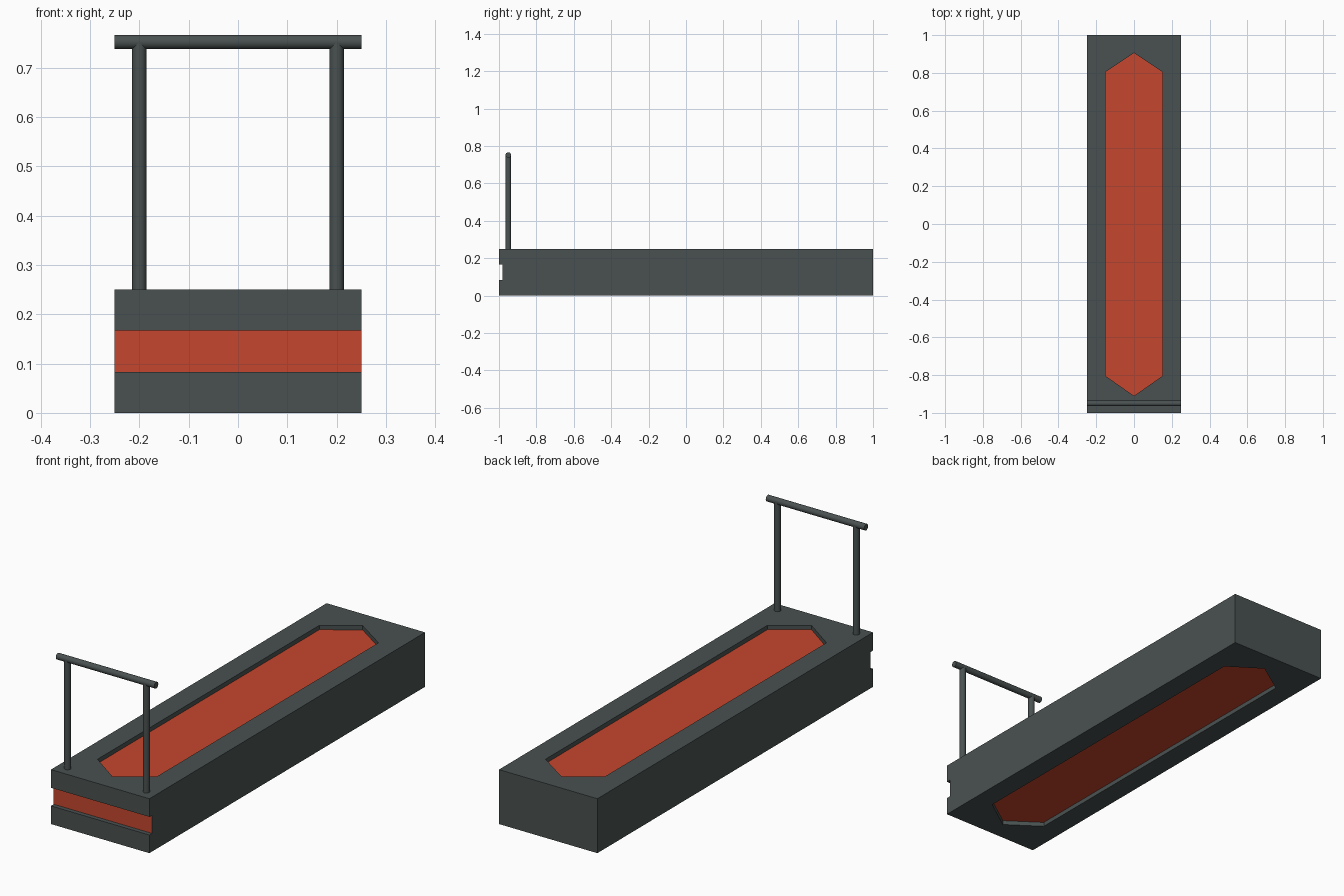
import bpy, bmesh
from mathutils import Matrix, Vector

cube = bpy.data.objects.get("Cube")
if cube:
    bpy.data.objects.remove(cube, do_unlink=True)


def make_material(name, rgb):
    mat = bpy.data.materials.new(name)
    mat.use_nodes = True
    mat.diffuse_color = (*rgb, 1)
    mat.node_tree.nodes["Principled BSDF"].inputs["Base Color"].default_value = (*rgb, 1)
    return mat


grey = make_material("dark_grey", (0.067, 0.083, 0.081))
red = make_material("orange_red", (0.56, 0.062, 0.027))

HALF_W, HEIGHT, DEPTH = 0.25, 0.25, 0.02


def prism(name, outline, offset):
    """Extrude a closed outline of 3D points along an offset."""
    bm = bmesh.new()
    face = bm.faces.new([bm.verts.new(p) for p in outline])
    ext = bmesh.ops.extrude_face_region(bm, geom=[face])
    moved = [v for v in ext["geom"] if isinstance(v, bmesh.types.BMVert)]
    bmesh.ops.translate(bm, verts=moved, vec=offset)
    bmesh.ops.recalc_face_normals(bm, faces=bm.faces)
    mesh = bpy.data.meshes.new(name)
    bm.to_mesh(mesh)
    bm.free()
    mesh.materials.append(grey)
    obj = bpy.data.objects.new(name, mesh)
    bpy.context.collection.objects.link(obj)
    return obj


# Body: side profile with a groove across the front
low, high = HEIGHT / 3, HEIGHT * 2 / 3
side = [(-1, 0), (1, 0), (1, HEIGHT), (-1, HEIGHT), (-1, high),
        (DEPTH - 1, high), (DEPTH - 1, low), (-1, low)]
body = prism("body", [(-HALF_W, y, z) for y, z in side], (2 * HALF_W, 0, 0))

# Long pointed recesses, one in the top and one in the underside
hexagon = [(-0.15, -0.805), (0, -0.91), (0.15, -0.805),
           (0.15, 0.805), (0, 0.905), (-0.15, 0.805)]
bpy.context.view_layer.objects.active = body
for name, z in (("top_cutter", HEIGHT - DEPTH), ("bottom_cutter", -DEPTH)):
    cutter = prism(name, [(x, y, z) for x, y in hexagon], (0, 0, 2 * DEPTH))
    cutter.hide_render = True
    mod = body.modifiers.new(name, "BOOLEAN")
    mod.operation, mod.solver, mod.object = "DIFFERENCE", "EXACT", cutter
    bpy.ops.object.modifier_apply(modifier=mod.name)
    bpy.data.objects.remove(cutter, do_unlink=True)

# Colour the recess floors and the groove back
body.data.materials.clear()
body.data.materials.append(grey)
body.data.materials.append(red)
for face in body.data.polygons:
    c, n = face.center, face.normal
    floor = abs(n.z) > 0.9 and min(abs(c.z - DEPTH), abs(c.z - HEIGHT + DEPTH)) < 0.002
    groove = n.y < -0.9 and abs(c.y - DEPTH + 1) < 0.002 and low < c.z < high
    face.material_index = int(floor or groove)


def rod(name, start, end, radius):
    """Round bar between two points."""
    a, b = Vector(start), Vector(end)
    bpy.ops.mesh.primitive_cylinder_add(vertices=32, radius=radius, depth=(b - a).length)
    obj = bpy.context.object
    obj.name = name
    turn = (b - a).to_track_quat("Z", "Y").to_matrix().to_4x4()
    obj.data.transform(Matrix.Translation((a + b) / 2) @ turn)
    obj.data.materials.append(grey)
    bpy.ops.object.shade_smooth_by_angle()
    return obj


# Handrail at the front
RAIL_Y, RAIL_Z, RADIUS = -0.95, 0.752, 0.0145
for label, x in (("left", 0.2), ("right", -0.2)):
    rod(label + "_post", (x, RAIL_Y, HEIGHT - 0.01), (x, RAIL_Y, RAIL_Z), RADIUS)
rod("handrail", (-HALF_W, RAIL_Y, RAIL_Z), (HALF_W, RAIL_Y, RAIL_Z), RADIUS)
